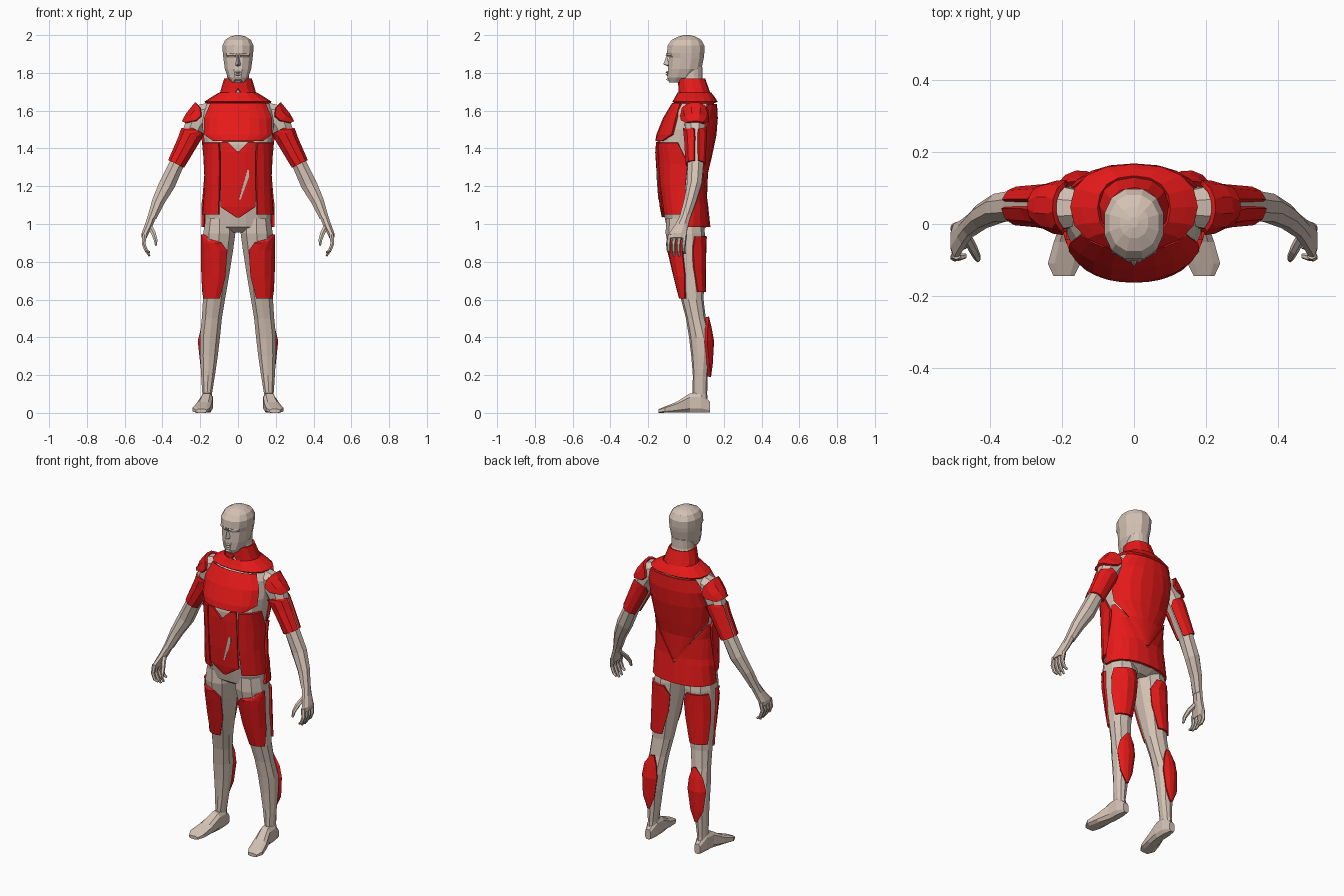
import bpy, bmesh, math
from mathutils import Vector as V


def material(name, rgb):
    m = bpy.data.materials.new(name)
    m.diffuse_color = (*rgb, 1)
    return m


SKIN = material("skin", (0.66, 0.54, 0.46))
RED = material("red", (0.8, 0.01, 0.01))


def finish(name, bm, mat, mirror=False, thick=0):
    me = bpy.data.meshes.new(name)
    bm.to_mesh(me)
    bm.free()
    ob = bpy.data.objects.new(name, me)
    bpy.context.collection.objects.link(ob)
    me.materials.append(mat)
    if thick:
        s = ob.modifiers.new("thickness", 'SOLIDIFY')
        s.thickness, s.offset = thick, -1
    if mirror:
        ob.modifiers.new("mirror", 'MIRROR')
    return ob


def zsecs(rows):
    # Horizontal sections: (z, x0, x1, y0, y1)
    return [(z, V(((a + b) / 2, (c + d) / 2, z)), V(((b - a) / 2, 0, 0)), V((0, (d - c) / 2, 0)))
            for z, a, b, c, d in rows]


def path_secs(rows):
    # Sections along a path: (x, y, z, half width, half depth), parameter = index
    pts = [V(r[:3]) for r in rows]
    out = []
    for i, r in enumerate(rows):
        d = pts[min(i + 1, len(pts) - 1)] - pts[max(i - 1, 0)]
        u = V((-d.z, 0, d.x)).normalized()
        out.append((i, pts[i], u * r[3], V((0, r[4], 0))))
    return out


def surf(secs, t, deg, off=0, e=1.0):
    for s0, s1 in zip(secs, secs[1:]):
        if t <= s1[0]:
            break
    k = (t - s0[0]) / (s1[0] - s0[0])
    c, u, v = (s0[i].lerp(s1[i], k) for i in (1, 2, 3))
    a = math.radians(deg)
    ca, sa = math.cos(a), math.sin(a)
    ca, sa = (math.copysign(abs(w) ** e, w) for w in (ca, sa))
    return c + u * (1 + off / u.length) * ca + v * (1 + off / v.length) * sa, c


def loft(name, secs, n, mat=SKIN, mirror=False, e=1.0):
    bm = bmesh.new()
    rings = [[bm.verts.new(surf(secs, s[0], 360 * (i + .5) / n, 0, e)[0]) for i in range(n)] for s in secs]
    for r0, r1 in zip(rings, rings[1:]):
        for i in range(n):
            j = (i + 1) % n
            bm.faces.new((r0[i], r0[j], r1[j], r1[i]))
    bm.faces.new(rings[0])
    bm.faces.new(rings[-1])
    bmesh.ops.recalc_face_normals(bm, faces=bm.faces)
    return finish(name, bm, mat, mirror)


def plate(name, secs, rows, cols=4, off=.012, e=1.0, mirror=True, mat=RED, thick=.014):
    # Raised panel on a lofted surface: rows of (parameter, start angle, end angle)
    bm = bmesh.new()
    grid, mid = [], V()
    for t, a0, a1 in rows:
        row = []
        for i in range(cols + 1):
            p, c = surf(secs, t, a0 + (a1 - a0) * i / cols, off, e)
            row.append(bm.verts.new(p))
        mid += c / len(rows)
        grid.append(row)
    for r0, r1 in zip(grid, grid[1:]):
        for i in range(cols):
            bm.faces.new((r0[i], r0[i + 1], r1[i + 1], r1[i]))
    bm.normal_update()
    if sum(f.normal.dot(f.calc_center_median() - mid) * f.calc_area() for f in bm.faces) < 0:
        bmesh.ops.reverse_faces(bm, faces=bm.faces)
    return finish(name, bm, mat, mirror, thick)


# Torso and neck
TE = .88
torso = zsecs([(z, -r, r, a, b) for z, r, a, b in [
    (.955, .10, -.06, .07), (.985, .178, -.105, .112), (1.1, .178, -.128, .10), (1.2, .166, -.138, .088),
    (1.3, .166, -.146, .11), (1.42, .18, -.152, .14), (1.5, .19, -.138, .153), (1.6, .19, -.088, .157),
    (1.655, .155, -.05, .148), (1.69, .085, -.028, .118), (1.775, .06, -.03, .088), (1.83, .06, -.03, .088)]])
loft("torso", torso, 16, e=TE)
plate("chest_panel", torso, [(1.44, -130, -50), (1.475, -153, -27), (1.56, -150, -30), (1.64, -143, -37)],
      8, .014, TE, False)
plate("abdomen_panel", torso, [(1.035, -90, -88), (1.09, -90, -64), (1.2, -90, -62), (1.38, -90, -63),
                               (1.435, -76, -65)], 3, .013, TE)
plate("abdomen_slit", torso, [(1.13, -89, -87), (1.25, -80, -74), (1.285, -77, -74)], 2, .016, TE, False, SKIN, .004)
plate("flank_panel", torso, [(1.05, -60, 4), (1.2, -59, 8), (1.32, -60, 8), (1.43, -61, -12)], 4, .013, TE)
plate("upper_back_panel", torso, [(1.12, 87, 90), (1.27, 52, 90), (1.36, 18, 90), (1.47, 10, 90), (1.56, 24, 90),
                                  (1.635, 36, 90)], 4, .013, TE)
plate("lower_back_panel", torso, [(.985, -6, 90), (1.1, 6, 90), (1.14, 9, 84), (1.26, 14, 54), (1.34, 14, 22)],
      5, .017, TE)
plate("shoulder_yoke", torso, [(1.648, -90, 90), (1.668, -90, 90), (1.695, -90, 90)], 8, .018, TE)
plate("neck_collar", torso, [(1.69, -82, 90), (1.72, -90, 90), (1.77, -90, 90)], 6, .012, TE)

# Head
head = zsecs([(z, -r, r, a, b) for z, r, a, b in [
    (1.748, .03, -.09, -.02), (1.775, .055, -.1, .05), (1.82, .072, -.098, .085), (1.88, .08, -.094, .097),
    (1.905, .083, -.104, .1), (1.945, .085, -.1, .1), (1.975, .07, -.078, .083), (1.993, .04, -.04, .05),
    (2.0, .012, -.01, .02)]])
loft("head", head, 12, e=.9)


def wedge(name, corners, mirror=False):
    bm = bmesh.new()
    for p in corners:
        bm.verts.new(p)
    bmesh.ops.convex_hull(bm, input=bm.verts)
    return finish(name, bm, SKIN, mirror)


wedge("nose", [(0, -.1, 1.9), (-.016, -.09, 1.84), (.016, -.09, 1.84), (0, -.12, 1.845), (0, -.09, 1.832)])
wedge("brow", [(.01, -.104, 1.905), (.062, -.078, 1.905), (.012, -.108, 1.893), (.06, -.08, 1.893),
               (.01, -.08, 1.88), (.055, -.06, 1.88)], True)
for lip, z in (("upper_lip", 1.803), ("lower_lip", 1.79)):
    wedge(lip, [(-.026, -.09, z), (.026, -.09, z), (0, -.109, z), (0, -.098, z + .008), (0, -.098, z - .006)])
wedge("chin", [(-.025, -.09, 1.755), (.025, -.09, 1.755), (-.015, -.106, 1.765), (.015, -.106, 1.765), (0, -.09, 1.78)])

# Legs
leg = zsecs([
    (.04, .137, .193, .02, .118), (.1, .137, .19, .035, .112), (.2, .12, .197, .036, .115),
    (.3, .105, .203, .028, .13), (.4, .093, .205, .016, .132), (.5, .083, .194, 0, .105),
    (.6, .066, .188, -.026, .093), (.72, .045, .188, -.058, .097), (.85, .024, .19, -.088, .098),
    (.95, .01, .188, -.108, .1), (1.03, .02, .175, -.105, .09)])
loft("leg", leg, 10, mirror=True, e=.92)
plate("front_thigh_panel", leg, [(.605, -115, -35), (.72, -128, -18), (.86, -122, -14), (.9, -100, -12),
                                 (.945, -30, -10)], 4, .01)
plate("back_thigh_panel", leg, [(.64, 28, 115), (.78, 18, 130), (.88, 20, 128), (.935, 28, 105)], 4, .011)
plate("calf_panel", leg, [(.19, 84, 100), (.26, 45, 125), (.38, 30, 132), (.45, 45, 118), (.51, 80, 96)],
      4, .018, thick=.02)

# Feet: sections from heel to toe (y, x0, x1, height)
foot = [(i, V(((a + b) / 2, y, h / 2)), V(((b - a) / 2, 0, 0)), V((0, 0, h / 2))) for i, (y, a, b, h) in enumerate([
    (.128, .145, .182, .06), (.08, .132, .197, .11), (.02, .132, .2, .105), (-.05, .138, .225, .06),
    (-.11, .147, .242, .035), (-.145, .165, .225, .02)])]
loft("foot", foot, 8, mirror=True, e=.6)

# Arms
arm = path_secs([
    (.14, .045, 1.60, .05, .05), (.18, .045, 1.585, .062, .062), (.222, .047, 1.53, .062, .058),
    (.26, .05, 1.445, .05, .052), (.328, .05, 1.31, .042, .046), (.375, .045, 1.21, .046, .042),
    (.422, .022, 1.12, .036, .036), (.455, -.005, 1.035, .026, .032)])
loft("arm", arm, 8, mirror=True)
plate("shoulder_cap", arm, [(.95, -60, 70), (1.3, -85, 95), (1.8, -80, 90), (2.25, -40, 50)], 5, .016)
plate("biceps_panel", arm, [(2.3, -150, -85), (2.6, -160, -8), (3.1, -160, -6), (3.95, -150, -8)], 4, .008)
plate("triceps_panel", arm, [(2.3, 75, 130), (2.6, 20, 150), (3.95, 20, 150)], 4, .008)

# Hands
palm = path_secs([(.452, 0, 1.05, .024, .03), (.472, -.022, .995, .022, .037),
                  (.494, -.045, .945, .019, .05), (.498, -.048, .925, .014, .048)])
loft("palm", palm, 8, mirror=True)
for i, tip in enumerate((.85, .832, .83, .845)):
    y = -.087 + i * .027
    finger = path_secs([(.494, y, .945, .014, .012), (.5, y - .006, .895, .011, .011),
                        (.487, y - .006, .862, .01, .01), (.468, y - .002, tip, .006, .007)])
    loft(f"finger_{i + 1}", finger, 6, mirror=True)
thumb = path_secs([(.468, -.03, .99, .015, .016), (.447, -.07, .95, .014, .014),
                   (.436, -.092, .915, .011, .011), (.434, -.1, .885, .006, .007)])
loft("thumb", thumb, 6, mirror=True)
